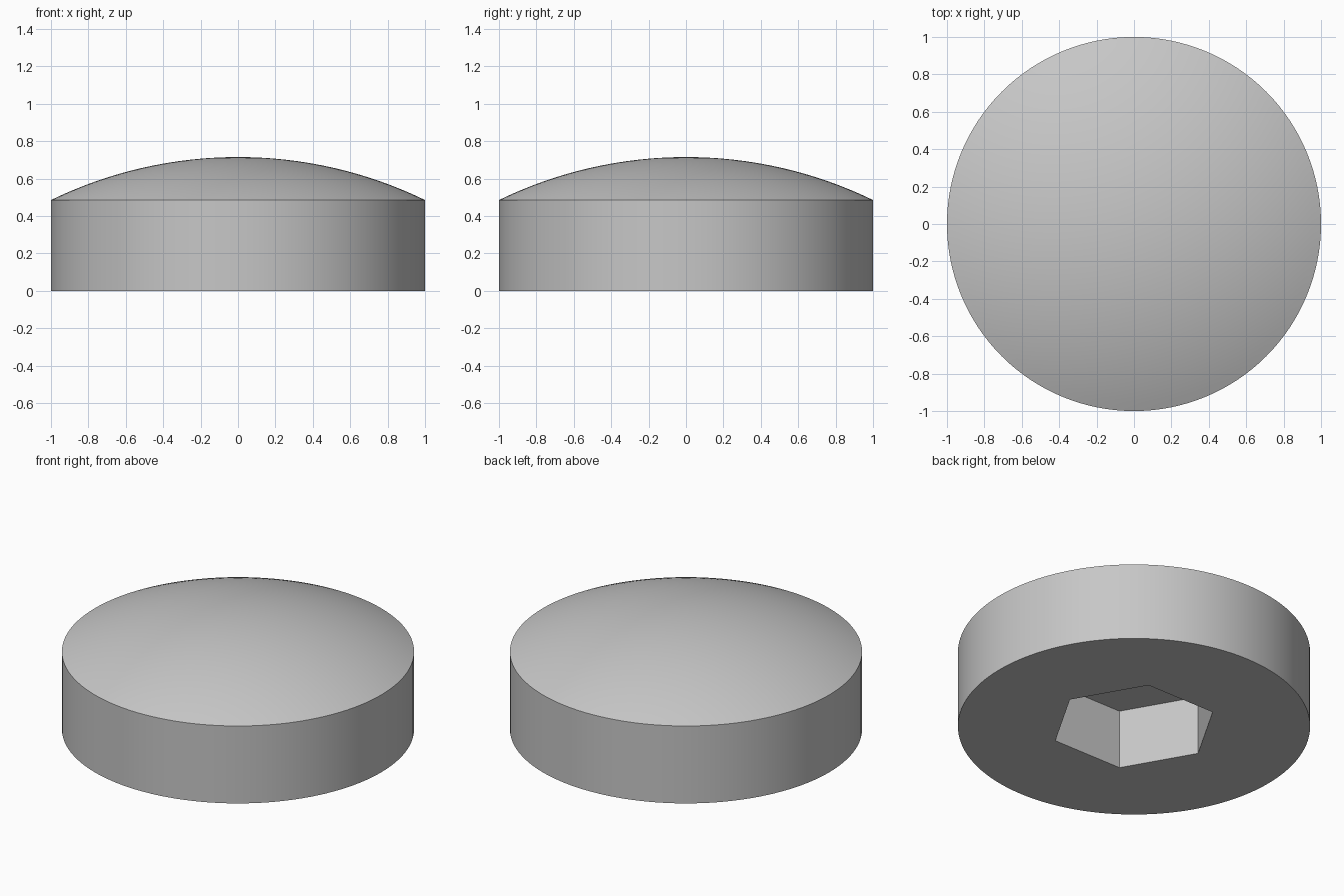
import bpy
import bmesh
import math
from mathutils import Vector

cube = bpy.data.objects.get("Cube")
if cube:
    bpy.data.objects.remove(cube, do_unlink=True)

SEGMENTS = 128
RADIUS = 1.0
RIM_Z = 0.485
TOP_Z = 0.715
SOCKET_RADIUS = 0.475
SOCKET_DEPTH = 0.37
DOME_STEPS = 20

# Plain grey for the whole cap
grey = bpy.data.materials.new("plain grey")
grey.use_nodes = True
colour = (0.57, 0.57, 0.57, 1.0)
grey.diffuse_color = colour
grey.node_tree.nodes["Principled BSDF"].inputs["Base Color"].default_value = colour

# Half profile: straight side wall, then a spherical arc up to the centre
rise = TOP_Z - RIM_Z
sphere_r = (RADIUS ** 2 + rise ** 2) / (2 * rise)
half_angle = math.asin(RADIUS / sphere_r)
profile = [Vector((RADIUS, 0, 0))]
for i in range(DOME_STEPS + 1):
    a = half_angle * (1 - i / DOME_STEPS)
    profile.append(Vector((sphere_r * math.sin(a), 0,
                           TOP_Z - sphere_r * (1 - math.cos(a)))))

# Revolve the profile and close the flat underside
bm = bmesh.new()
verts = [bm.verts.new(p) for p in profile]
edges = [bm.edges.new(pair) for pair in zip(verts, verts[1:])]
bmesh.ops.spin(bm, geom=verts + edges, cent=(0, 0, 0), axis=(0, 0, 1),
               angle=math.tau, steps=SEGMENTS)
bmesh.ops.remove_doubles(bm, verts=bm.verts, dist=0.0001)
bmesh.ops.holes_fill(bm, edges=[e for e in bm.edges if e.is_boundary], sides=0)
bmesh.ops.recalc_face_normals(bm, faces=bm.faces)
mesh = bpy.data.meshes.new("domed_cap")
bm.to_mesh(mesh)
bm.free()
mesh.materials.append(grey)
cap = bpy.data.objects.new("domed_cap", mesh)
bpy.context.collection.objects.link(cap)

# Hexagonal socket cut into the underside, corners on the x axis
bpy.ops.mesh.primitive_cylinder_add(vertices=6, radius=SOCKET_RADIUS,
                                    depth=SOCKET_DEPTH * 2,
                                    rotation=(0, 0, math.radians(30)))
cutter = bpy.context.object
cutter.name = "socket_cutter"
cutter.hide_render = True
cutter.data.materials.append(grey)

bpy.ops.object.select_all(action='DESELECT')
bpy.context.view_layer.objects.active = cap
cap.select_set(True)
cut = cap.modifiers.new("socket", 'BOOLEAN')
cut.operation = 'DIFFERENCE'
cut.solver = 'EXACT'
cut.object = cutter
bpy.ops.object.modifier_apply(modifier=cut.name)
bpy.data.objects.remove(cutter, do_unlink=True)

# Smooth dome and wall, crisp rim and socket
bpy.ops.object.shade_smooth_by_angle(angle=math.radians(20))
